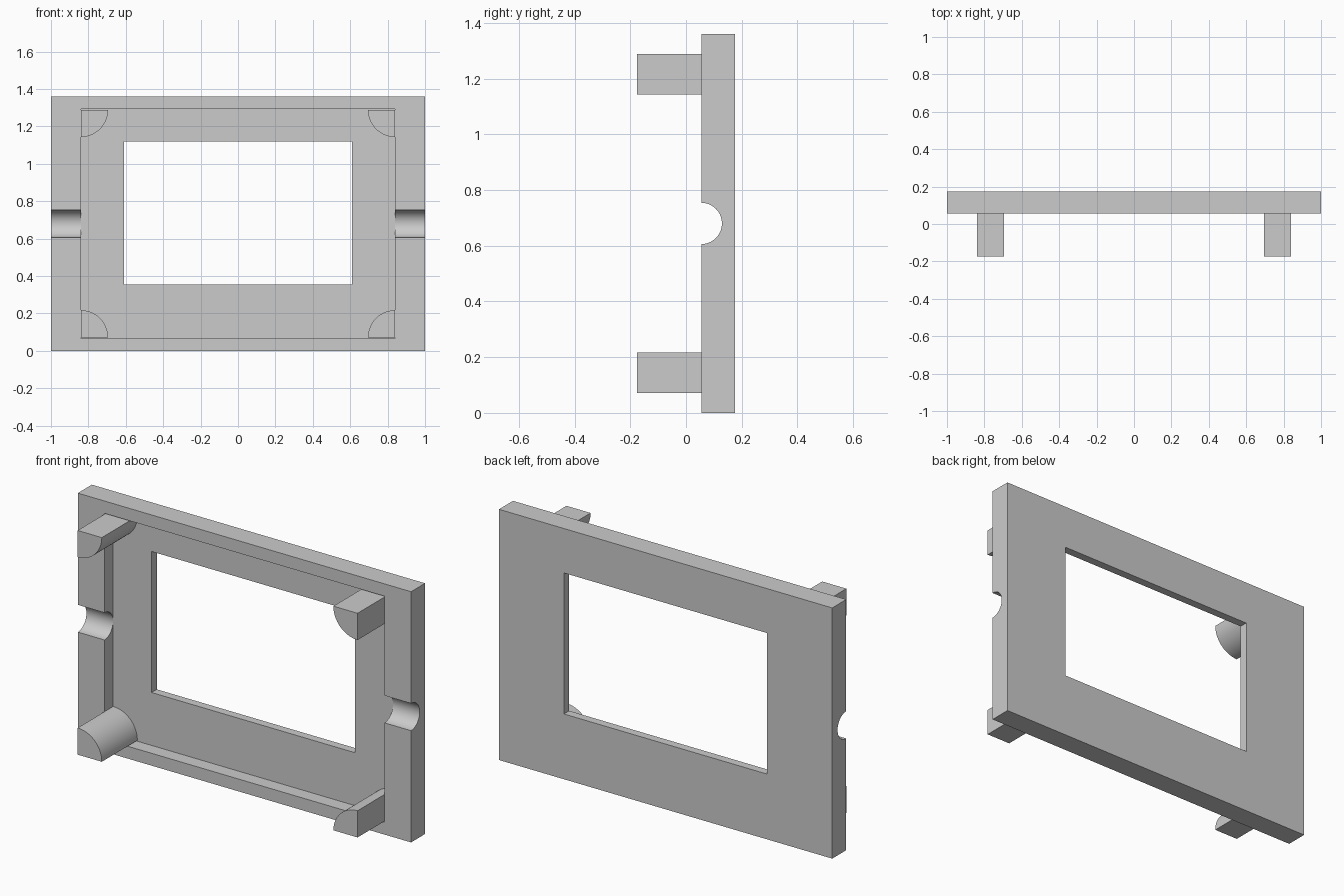
import bpy
import bmesh
import math
from mathutils import Matrix

if "Cube" in bpy.data.objects:
    bpy.data.objects.remove(bpy.data.objects["Cube"], do_unlink=True)

HEIGHT = 1.36
FRONT, FLOOR, BACK = 0.055, 0.13, 0.175   # depth of rim face, recess floor, back face
POST_FRONT = -0.175
POST_X, POST_LOW, POST_HIGH, POST_R = 0.84, 0.072, 1.288, 0.145

grey = bpy.data.materials.new("light_grey")
grey.use_nodes = True
grey.diffuse_color = (0.6, 0.6, 0.6, 1)
grey.node_tree.nodes["Principled BSDF"].inputs["Base Color"].default_value = (0.6, 0.6, 0.6, 1)


def finish(name, bm):
    bmesh.ops.recalc_face_normals(bm, faces=bm.faces)
    mesh = bpy.data.meshes.new(name)
    bm.to_mesh(mesh)
    bm.free()
    mesh.materials.append(grey)
    obj = bpy.data.objects.new(name, mesh)
    bpy.context.collection.objects.link(obj)
    return obj


def select(obj):
    bpy.ops.object.select_all(action='DESELECT')
    obj.select_set(True)
    bpy.context.view_layer.objects.active = obj


def box(name, half_x, y0, y1, z0, z1):
    bm = bmesh.new()
    place = Matrix.Translation((0, (y0 + y1) / 2, (z0 + z1) / 2))
    size = Matrix.Diagonal((2 * half_x, y1 - y0, z1 - z0, 1))
    bmesh.ops.create_cube(bm, size=1, matrix=place @ size)
    return finish(name, bm)


def rod(name, radius, y, z):
    bm = bmesh.new()
    place = Matrix.Translation((0, y, z)) @ Matrix.Rotation(math.pi / 2, 4, 'Y')
    bmesh.ops.create_cone(bm, cap_ends=True, segments=64, radius1=radius,
                          radius2=radius, depth=3, matrix=place)
    return finish(name, bm)


def cut(target, cutter):
    mod = target.modifiers.new("cut", 'BOOLEAN')
    mod.operation = 'DIFFERENCE'
    mod.solver = 'EXACT'
    mod.object = cutter
    cutter.hide_render = True
    select(target)
    bpy.ops.object.modifier_apply(modifier=mod.name)
    bpy.data.objects.remove(cutter, do_unlink=True)


def corner_post(name, side, up, z):
    # Quarter-round post with its square corner facing outwards
    bm = bmesh.new()
    steps = 20
    points = [(0, 0)] + [(POST_R * math.cos(math.pi / 2 * i / steps),
                          POST_R * math.sin(math.pi / 2 * i / steps)) for i in range(steps + 1)]
    verts = [bm.verts.new((side * (POST_X - a), POST_FRONT, z + up * b)) for a, b in points]
    face = bm.faces.new(verts)
    grown = bmesh.ops.extrude_face_region(bm, geom=[face], use_keep_orig=True)["geom"]
    moved = [v for v in grown if isinstance(v, bmesh.types.BMVert)]
    bmesh.ops.translate(bm, verts=moved, vec=(0, FLOOR - POST_FRONT, 0))
    return finish(name, bm)


# Rectangular frame with front recess, window and side notches
frame = box("frame", 1, FRONT, BACK, 0, HEIGHT)
cut(frame, box("recess_cutter", POST_X, FRONT - 0.2, FLOOR, 0.067, 1.293))
cut(frame, box("window_cutter", 0.61, -0.5, 0.5, 0.354, 1.119))
cut(frame, rod("notch_cutter", 0.074, FRONT, HEIGHT / 2))
parts = [frame]

# Four corner posts
for side, side_name in ((1, "left"), (-1, "right")):
    for up, z, level in ((1, POST_LOW, "lower"), (-1, POST_HIGH, "upper")):
        parts.append(corner_post(f"{level}_{side_name}_post", side, up, z))

for part in parts:
    select(part)
    bpy.ops.object.shade_smooth_by_angle(angle=math.radians(30))
